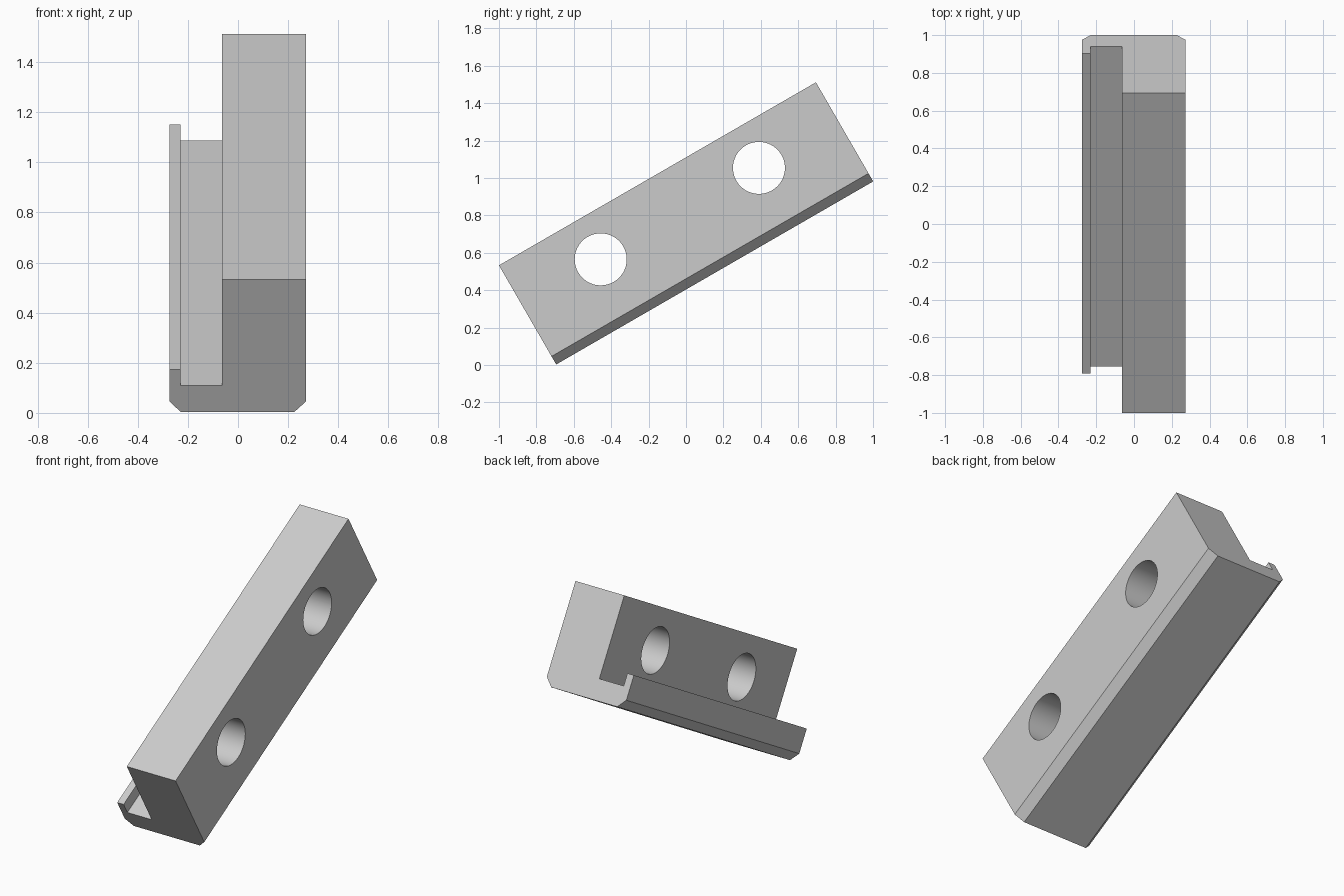
import bpy, bmesh
from math import radians
from mathutils import Matrix, Vector

cube = bpy.data.objects.get("Cube")
if cube:
    bpy.data.objects.remove(cube, do_unlink=True)

TILT = Matrix.Rotation(radians(30), 4, 'X')
START = Vector((0, -0.694, 0.003))
LENGTH, TOP = 1.957, 0.612

grey = bpy.data.materials.new("plain grey")
grey.use_nodes = True
colour = (0.6, 0.6, 0.6, 1)
grey.diffuse_color = colour
grey.node_tree.nodes["Principled BSDF"].inputs["Base Color"].default_value = colour

# Block cross-section: main body, shelf, upright lip and chamfered base
profile = [(-0.228, 0), (0.224, 0), (0.272, 0.05), (0.272, TOP), (-0.063, TOP),
           (-0.063, 0.123), (-0.23, 0.123), (-0.23, 0.197), (-0.274, 0.197),
           (-0.274, 0.05)]
bm = bmesh.new()
face = bm.faces.new([bm.verts.new((x, 0, z)) for x, z in profile])
ext = bmesh.ops.extrude_face_region(bm, geom=[face])
verts = [g for g in ext["geom"] if isinstance(g, bmesh.types.BMVert)]
bmesh.ops.translate(bm, vec=(0, LENGTH, 0), verts=verts)
bmesh.ops.recalc_face_normals(bm, faces=bm.faces)
bmesh.ops.transform(bm, matrix=Matrix.Translation(START) @ TILT, verts=bm.verts)
mesh = bpy.data.meshes.new("clamp_block")
bm.to_mesh(mesh)
bm.free()
mesh.materials.append(grey)
block = bpy.data.objects.new("clamp_block", mesh)
bpy.context.collection.objects.link(block)

# Two round through holes
bpy.context.view_layer.objects.active = block
for y, z in ((-0.456, 0.565), (0.39, 1.054)):
    bpy.ops.mesh.primitive_cylinder_add(vertices=64, radius=0.139, depth=1,
                                        location=(0.1, y, z),
                                        rotation=(0, radians(90), 0))
    cutter = bpy.context.object
    cutter.name = "hole_cutter"
    cutter.data.materials.append(grey)
    cut = block.modifiers.new("hole", 'BOOLEAN')
    cut.operation, cut.solver, cut.object = 'DIFFERENCE', 'EXACT', cutter
    bpy.context.view_layer.objects.active = block
    bpy.ops.object.modifier_apply(modifier=cut.name)
    bpy.data.objects.remove(cutter, do_unlink=True)

# Smooth hole walls, sharp edges elsewhere
bpy.ops.object.select_all(action='DESELECT')
block.select_set(True)
bpy.ops.object.shade_smooth_by_angle(angle=radians(25))
